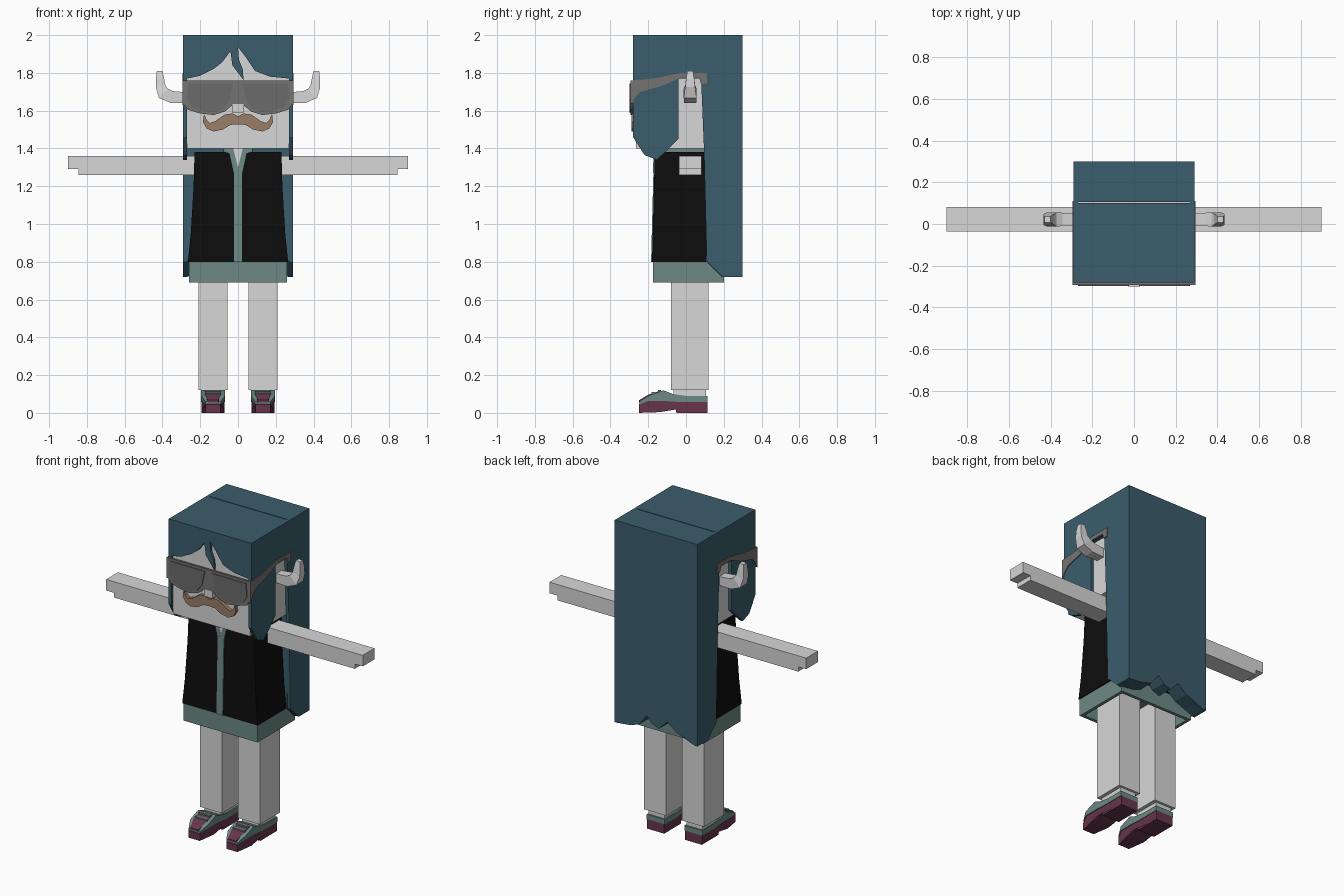
import bpy
import bmesh
from mathutils import Vector

if "Cube" in bpy.data.objects:
    bpy.data.objects.remove(bpy.data.objects["Cube"])

SIDES = (("left", 1), ("right", -1))


def material(name, r, g, b):
    m = bpy.data.materials.new(name)
    m.use_nodes = True
    m.diffuse_color = (r, g, b, 1)
    m.node_tree.nodes["Principled BSDF"].inputs["Base Color"].default_value = (r, g, b, 1)
    return m


SKIN = material("pale skin", .68, .68, .68)
HAIR = material("blue hair", .043, .109, .15)
FRAME = material("grey frame", .18, .175, .17)
LENS = material("dark lens", .145, .145, .145)
BROWN = material("brown moustache", .32, .205, .135)
TEAL = material("teal cloth", .15, .25, .235)
BLACK = material("black cloth", .004, .004, .004)
MAROON = material("maroon leather", .135, .036, .07)


def loft(name, rings, mat):
    """Skin a list of equal rings of points and cap both ends."""
    bm = bmesh.new()
    loops = [[bm.verts.new(p) for p in ring] for ring in rings]
    n = len(loops[0])
    for a, b in zip(loops, loops[1:]):
        for i in range(n):
            j = (i + 1) % n
            bm.faces.new((a[i], a[j], b[j], b[i]))
    bm.faces.new(loops[0])
    bm.faces.new(loops[-1])
    bmesh.ops.recalc_face_normals(bm, faces=bm.faces)
    mesh = bpy.data.meshes.new(name)
    bm.to_mesh(mesh)
    bm.free()
    mesh.materials.append(mat)
    ob = bpy.data.objects.new(name, mesh)
    bpy.context.collection.objects.link(ob)
    return ob


def front_prism(name, pts, y0, y1, mat, s=1):
    """Extrude an x-z outline along y."""
    return loft(name, [[(s * x, y, z) for x, z in pts] for y in (y0, y1)], mat)


def side_prism(name, pts, x0, x1, mat, s=1):
    """Extrude a y-z outline along x."""
    return loft(name, [[(s * x, y, z) for y, z in pts] for x in (x0, x1)], mat)


def rect(x0, x1, y0, y1, z):
    return [(x0, y0, z), (x1, y0, z), (x1, y1, z), (x0, y1, z)]


def box(name, x, y, z, mat):
    return loft(name, [rect(*x, *y, h) for h in z], mat)


def mirrored(half):
    """Complete a half outline that starts and ends on the centre line."""
    return half + [(-x, z) for x, z in reversed(half) if x > 0]


def chest_y(z):
    return -.165 - .015 * (1.38 - z) / .58


def chest_plate(name, pts, lift, mat, s=1):
    """Thin plate that follows the sloping front of the shirt."""
    rings = [[(s * x, chest_y(z) + d, z) for x, z in pts] for d in (-lift, .01)]
    return loft(name, rings, mat)


# Head and nose
box("head", (-.27, .27), (-.266, .2), (1.4, 1.96), SKIN)
box("nose", (-.03, .03), (-.3, -.26), (1.588, 1.635), SKIN)

# Hair: crown, fringe, side curtains and scalloped back
box("hair_crown", (-.27, .27), (-.266, .1), (1.95, 2), HAIR)
fringe = [(-.27, 2), (-.27, 1.77), (-.2, 1.785), (-.13, 1.82), (-.085, 1.855),
          (-.04, 1.915), (-.03, 1.84), (.03, 1.76), (.025, 1.82), (.005, 1.87),
          (0, 1.935), (.04, 1.885), (.09, 1.81), (.17, 1.78), (.27, 1.77), (.27, 2)]
front_prism("hair_fringe", fringe, -.28, -.266, HAIR)
curtain = [(-.28, 2), (-.28, 1.46), (-.22, 1.365), (-.155, 1.34), (-.1, 1.39),
           (-.04, 1.45), (-.04, 1.77), (.08, 1.77), (.095, 1.4), (.11, .8),
           (.195, .72), (.3, .72), (.3, 2)]
for side, s in SIDES:
    side_prism(side + "_hair_curtain", curtain, .27, .29, HAIR, s)
scallops = [(.27, 2), (.27, .72), (.18, .73), (.12, .75), (.065, .82), (.03, .78),
            (-.02, .76), (-.08, .82), (-.14, .77), (-.27, .72), (-.27, 2)]
back = front_prism("hair_back", scallops, .105, .3, HAIR)

# Slope the lower front edge of the back hair
bm = bmesh.new()
bm.from_mesh(back.data)
cut = bmesh.ops.bisect_plane(bm, geom=bm.verts[:] + bm.edges[:] + bm.faces[:],
                             plane_co=(0, .11, .8), plane_no=(0, -1, -1), clear_outer=True)
rim = [e for e in cut["geom_cut"] if isinstance(e, bmesh.types.BMEdge)]
bmesh.ops.holes_fill(bm, edges=rim)
bmesh.ops.recalc_face_normals(bm, faces=bm.faces)
bm.to_mesh(back.data)
bm.free()

# Glasses
visor = mirrored([(0, 1.76), (.29, 1.76), (.292, 1.64), (.265, 1.605), (.2, 1.585),
                  (.13, 1.577), (.07, 1.595), (.035, 1.625), (0, 1.632)])
front_prism("glasses_frame", visor, -.294, -.281, FRAME)
lens = [(.025, 1.745), (.265, 1.745), (.27, 1.66), (.245, 1.62), (.19, 1.6),
        (.13, 1.592), (.08, 1.608), (.045, 1.65)]
temple = [(-.294, 1.76), (-.17, 1.77), (-.03, 1.8), (.11, 1.8), (.11, 1.745), (.08, 1.74),
          (.07, 1.775), (-.03, 1.775), (-.13, 1.73), (-.24, 1.7), (-.27, 1.67), (-.294, 1.63)]
for side, s in SIDES:
    front_prism(side + "_lens", lens, -.299, -.293, LENS, s)
    side_prism(side + "_glasses_arm", temple, .285, .295, FRAME, s)

# Moustache
whiskers = mirrored([(0, 1.57), (.03, 1.585), (.07, 1.58), (.12, 1.545), (.15, 1.535),
                     (.165, 1.55), (.18, 1.583), (.186, 1.54), (.165, 1.505), (.13, 1.49),
                     (.08, 1.5), (.04, 1.525), (0, 1.527)])
front_prism("moustache", whiskers, -.288, -.26, BROWN)

# Upturned ears: square section swept along a bend
bend = [(.26, 1.668, .028), (.35, 1.672, .032), (.395, 1.692, .034),
        (.41, 1.73, .026), (.413, 1.77, .022), (.415, 1.81, .015)]
for side, s in SIDES:
    rings = []
    for i, (x, z, r) in enumerate(bend):
        a, b = bend[max(i - 1, 0)], bend[min(i + 1, len(bend) - 1)]
        t = Vector((b[0] - a[0], 0, b[1] - a[1])).normalized()
        n = Vector((-t.z, 0, t.x)) * r
        w = Vector((0, r, 0))
        c = Vector((x, .022, z))
        ring = [c + n + w, c + n - w, c - n - w, c - n + w]
        rings.append([(s * p.x, p.y, p.z) for p in ring])
    loft(side + "_ear", rings, SKIN)

# Shirt, collar and hem
flare = [(.23, 1.38), (.235, 1.2), (.25, .95), (.265, .8)]
loft("shirt", [rect(-w, w, chest_y(z), .2, z) for w, z in flare], BLACK)
box("collar", (-.08, .08), (-.15, .1), (1.375, 1.4), TEAL)
chest_plate("shirt_placket", [(-.022, .8), (.022, .8), (.022, 1.32), (-.022, 1.32)], .005, TEAL)
chest_plate("neck_opening", [(-.03, 1.4), (0, 1.3), (.03, 1.4)], .006, SKIN)
lapel = [(.025, 1.4), (.08, 1.4), (.075, 1.383), (.045, 1.375), (.022, 1.27), (0, 1.3)]
for side, s in SIDES:
    chest_plate(side + "_lapel", lapel, .007, TEAL, s)
loft("shirt_hem", [rect(-.26, .26, -.175, .2, .8), rect(-.26, .26, -.175, .2, .69),
                   rect(-.24, .24, -.155, .18, .69), rect(-.24, .24, -.155, .18, .78)], TEAL)

# Arms with stepped fingertips
arm = [(.2, 1.26), (.845, 1.26), (.845, 1.29), (.9, 1.29), (.9, 1.36), (.2, 1.36)]
for side, s in SIDES:
    front_prism(side + "_arm", arm, -.036, .082, SKIN, s)

# Legs and shoes
sole = [(-.25, 0), (-.14, .004), (-.055, .018), (-.05, 0), (.115, 0), (.115, .06),
        (-.04, .06), (-.1, .065), (-.2, .065), (-.25, .045)]
upper = [(-.247, .045), (-.2, .062), (-.1, .062), (-.04, .058), (.115, .058), (.115, .09),
         (0, .09), (-.07, .1), (-.12, .12), (-.2, .09), (-.247, .06)]
vamp = [(-.249, .055), (-.2, .06), (-.13, .08), (-.14, .117), (-.2, .096), (-.249, .067)]
for side, s in SIDES:
    box(side + "_leg", (s * .055, s * .21), (-.08, .12), (.12, .78), SKIN)
    box(side + "_ankle", (s * .078, s * .188), (-.065, .105), (.07, .12), SKIN)
    for part, outline, half, mat in (("sole", sole, .06, MAROON), ("shoe_upper", upper, .063, TEAL),
                                     ("shoe_vamp", vamp, .042, MAROON)):
        shoe = side_prism(side + "_" + part, outline, .132 - half, .132 + half, mat, s)
        # Narrow the toe
        for v in shoe.data.vertices:
            if v.co.y < -.22:
                v.co.x = s * .132 + (v.co.x - s * .132) * .65
    for y, z in ((-.175, .105), (-.14, .117)):
        box(side + "_lace", (s * .09, s * .174), (y - .008, y + .008), (z - .02, z + .005), TEAL)
